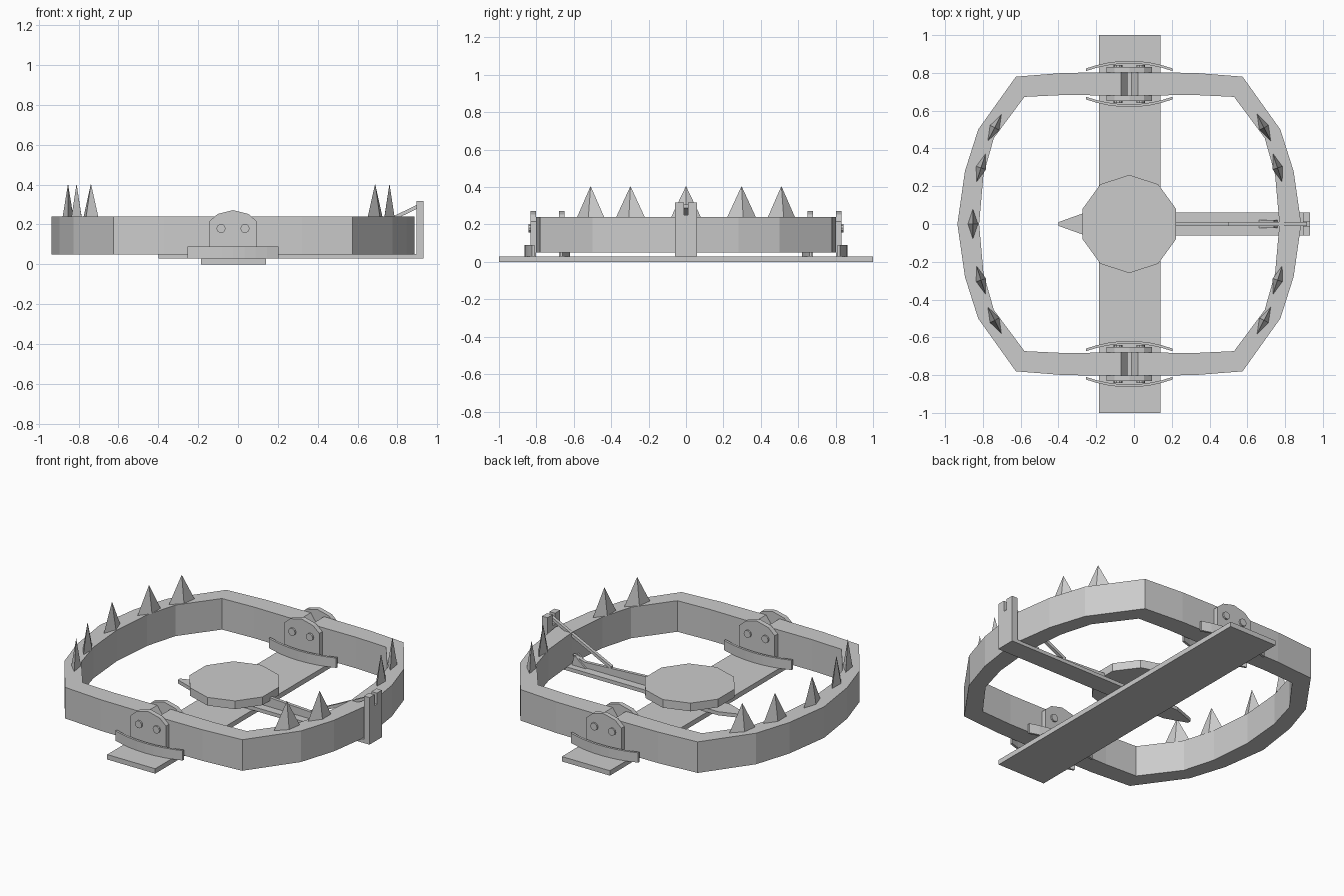
import bpy, bmesh, math
from mathutils import Vector

if "Cube" in bpy.data.objects:
    bpy.data.objects.remove(bpy.data.objects["Cube"])

CX = -0.025  # symmetry line of the jaws
steel = bpy.data.materials.new("grey steel")
steel.diffuse_color = (0.6, 0.6, 0.6, 1)
steel.use_nodes = True
steel.node_tree.nodes["Principled BSDF"].inputs["Base Color"].default_value = steel.diffuse_color


def finish(name, bm):
    bmesh.ops.recalc_face_normals(bm, faces=bm.faces)
    me = bpy.data.meshes.new(name)
    bm.to_mesh(me)
    bm.free()
    me.materials.append(steel)
    ob = bpy.data.objects.new(name, me)
    bpy.context.collection.objects.link(ob)
    return ob


def loft(name, rings):
    """Skin a list of equal-length closed rings and cap both ends."""
    bm = bmesh.new()
    rows = [[bm.verts.new(p) for p in r] for r in rings]
    n = len(rows[0])
    for a, b in zip(rows, rows[1:]):
        for i in range(n):
            j = (i + 1) % n
            bm.faces.new((a[i], a[j], b[j], b[i]))
    bm.faces.new(rows[0])
    bm.faces.new(rows[-1])
    return finish(name, bm)


def slab(name, outline, z0, z1):
    """Plan outline extruded upwards."""
    return loft(name, [[(x, y, z) for x, y in outline] for z in (z0, z1)])


def plate(name, outline, y0, y1):
    """Front outline (x, z) extruded along y."""
    return loft(name, [[(x, y, z) for x, z in outline] for y in (y0, y1)])


def box(name, x0, x1, y0, y1, z0, z1):
    return slab(name, [(x0, y0), (x1, y0), (x1, y1), (x0, y1)], z0, z1)


# Base plate
box("base_plate", -0.185, 0.14, -1, 1, 0, 0.03)

# Jaws: half path of (outer x, y, inner x, y, bottom, top), mirrored in y and x
half = [(-0.035, 0.803, -0.035, 0.68, 0.10, 0.19),
        (-0.07, 0.803, -0.07, 0.68, 0.05, 0.24),
        (-0.37, 0.80, -0.37, 0.683, 0.05, 0.24),
        (-0.625, 0.78, -0.58, 0.673, 0.05, 0.24),
        (-0.825, 0.50, -0.742, 0.455, 0.05, 0.24),
        (-0.895, 0.28, -0.797, 0.26, 0.05, 0.24)]
path = half + [(-0.935, 0, -0.82, 0, 0.05, 0.24)]
path += [(a, -b, c, -d, e, f) for a, b, c, d, e, f in reversed(half)]
for side, s in (("left", 1), ("right", -1)):
    mx = lambda x: CX + s * (x - CX)
    loft(side + "_jaw", [[(mx(a), b, e), (mx(c), d, e), (mx(c), d, f), (mx(a), b, f)]
                         for a, b, c, d, e, f in path])
    # Teeth: stretched four-sided spikes along the jaw
    spots = [(-0.81, 0.297, 0.025, 0.077), (-0.738, 0.51, 0.037, 0.073)]
    spots += [(x, -y, -tx, ty) for x, y, tx, ty in spots]
    if s == 1:
        spots.append((-0.853, 0, 0, 0.08))  # the right jaw has the latch post here
    for i, (x, y, tx, ty) in enumerate(spots):
        t = Vector((s * tx, ty, 0))
        w = Vector((-t.y, t.x, 0)).normalized() * 0.027
        c = Vector((mx(x), y, 0.238))
        bm = bmesh.new()
        base = [bm.verts.new(c + d) for d in (t, w, -t, -w)]
        tip = bm.verts.new(c + Vector((0, 0, 0.167)))
        bm.faces.new(base)
        for k in range(4):
            bm.faces.new((base[k], base[(k + 1) % 4], tip))
        finish(f"{side}_tooth_{i}", bm)

# Hinges at both ends of the base
bracket = [(-0.145, 0.03), (0.095, 0.03), (0.095, 0.215), (0.052, 0.253),
           (CX, 0.272), (-0.102, 0.253), (-0.145, 0.215)]
for end, s in (("back", 1), ("front", -1)):
    for name, y0, y1 in (("outer", 0.803, 0.832), ("inner", 0.65, 0.68)):
        plate(f"{end}_{name}_bracket", bracket, s * y0, s * y1)
    for i, px in enumerate((-0.085, 0.035)):
        circle = [(px + 0.023 * math.cos(k * math.pi / 5),
                   0.18 + 0.023 * math.sin(k * math.pi / 5)) for k in range(10)]
        plate(f"{end}_pin_{i}", circle, s * 0.64, s * 0.842)
    # Curved bars hugging the brackets
    for name, y0, d in (("outer", 0.81, 1), ("inner", 0.673, -1)):
        rings = []
        for k in range(9):
            u = -1 + k / 4
            x, y = CX + 0.228 * u, y0 + d * 0.04 * (1 - u * u)
            y2 = y + d * 0.014
            rings.append([(x, s * y, 0.03), (x, s * y2, 0.03),
                          (x, s * y2, 0.09), (x, s * y, 0.09)])
        loft(f"{end}_{name}_curved_bar", rings)

# Trigger pan and the cross bar below it
slab("pan", [(CX + 0.26 * math.sin(k * math.pi / 5), 0.26 * math.cos(k * math.pi / 5))
             for k in range(10)], 0.09, 0.14)
slab("cross_bar", [(0.93, -0.06), (0.93, 0.06), (-0.26, 0.06), (-0.40, 0.01),
                   (-0.40, -0.01), (-0.26, -0.06)], 0.03, 0.052)
plate("pan_arm", [(-0.2, 0.05), (0.72, 0.05), (0.76, 0.11), (0.68, 0.085),
                  (0.2, 0.11), (-0.2, 0.1)], -0.01, 0.01)
for n, y in (("back", 0.016), ("front", -0.016)):
    plate(n + "_catch", [(0.66, 0.05), (0.76, 0.05), (0.74, 0.115), (0.70, 0.08)],
          y - 0.005, y + 0.005)

# Latch post with a slot, and the sloping latch rod
post = [(-0.06, 0.03), (0.06, 0.03), (0.06, 0.318), (0.012, 0.318), (0.012, 0.25),
        (-0.012, 0.25), (-0.012, 0.318), (-0.06, 0.318)]
loft("latch_post", [[(x, y, z) for y, z in post] for x in (0.895, 0.932)])
plate("latch_rod", [(0.50, 0.085), (0.915, 0.287), (0.915, 0.307), (0.50, 0.105)],
      -0.01, 0.01)
